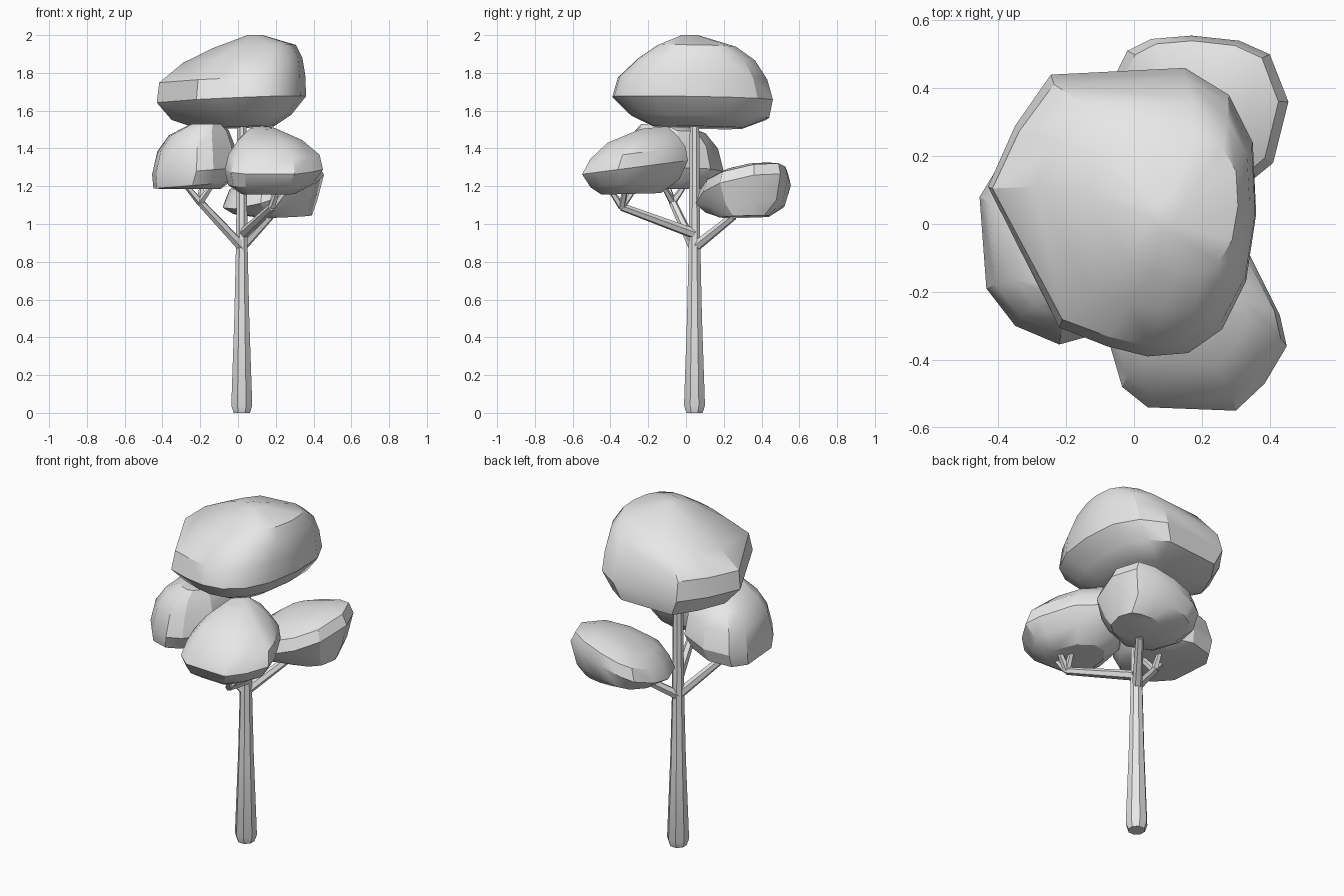
import bpy
import bmesh
import math
from mathutils import Vector

cube = bpy.data.objects.get("Cube")
if cube:
    bpy.data.objects.remove(cube, do_unlink=True)

# One plain grey for the whole tree
grey = bpy.data.materials.new("plain_grey")
grey.use_nodes = True
grey.diffuse_color = (0.8, 0.8, 0.8, 1)
grey.node_tree.nodes["Principled BSDF"].inputs["Base Color"].default_value = (0.8, 0.8, 0.8, 1)


def finish(name, bm, angle):
    """Turn a bmesh into a shaded object with the tree's material."""
    bmesh.ops.recalc_face_normals(bm, faces=bm.faces)
    mesh = bpy.data.meshes.new(name)
    bm.to_mesh(mesh)
    bm.free()
    mesh.materials.append(grey)
    obj = bpy.data.objects.new(name, mesh)
    bpy.context.collection.objects.link(obj)
    bpy.ops.object.select_all(action='DESELECT')
    obj.select_set(True)
    bpy.context.view_layer.objects.active = obj
    bpy.ops.object.shade_smooth_by_angle(angle=math.radians(angle))


def skin_rings(bm, rings):
    """Join rings of equal length with quads and close both ends."""
    loops = [[bm.verts.new(p) for p in ring] for ring in rings]
    count = len(loops[0])
    for low, high in zip(loops, loops[1:]):
        for i in range(count):
            j = (i + 1) % count
            bm.faces.new((low[i], low[j], high[j], high[i]))
    bm.faces.new(loops[0][::-1])
    bm.faces.new(loops[-1])


def limb(bm, path, sides):
    """Add a tapered tube along (x, y, z, radius) points."""
    points = [Vector(p[:3]) for p in path]
    rings = []
    for i, centre in enumerate(points):
        along = points[min(i + 1, len(points) - 1)] - points[max(i - 1, 0)]
        turn = Vector((0, 0, 1)).rotation_difference(along.normalized())
        rings.append([])
        for k in range(sides):
            a = math.tau * (k + 0.5) / sides
            spoke = Vector((math.cos(a), math.sin(a), 0)) * path[i][3]
            rings[-1].append(centre + turn @ spoke)
    skin_rings(bm, rings)


def canopy(name, outline, rows, tilt):
    """Stack scaled plan outlines; rows are (z, x scale, y scale, dx, dy, share of tilt)."""
    xs, ys = zip(*outline)
    cx, cy = (min(xs) + max(xs)) / 2, (min(ys) + max(ys)) / 2
    rings = []
    for z, sx, sy, dx, dy, share in rows:
        ring = []
        for x, y in outline:
            u, v = (x - cx) * sx + dx, (y - cy) * sy + dy
            rise = (u * tilt[0] + v * tilt[1]) * share
            ring.append((cx + u, cy + v, z + rise))
        rings.append(ring)
    bm = bmesh.new()
    skin_rings(bm, rings)
    finish(name, bm, 32)


# Trunk, slightly rounded at the foot
bm = bmesh.new()
limb(bm, [(0.02, 0.045, 0, 0.047), (0.02, 0.045, 0.04, 0.06),
          (0.02, 0.045, 0.5, 0.043), (0.02, 0.045, 0.9, 0.033),
          (0.02, 0.045, 1.6, 0.026)], 8)
finish("trunk", bm, 20)


# Branches, each ending in a fork of three twigs
def branch(name, start, fork, tips):
    bm = bmesh.new()
    limb(bm, [(*start, 0.028), (*fork, 0.021)], 6)
    for tip in tips:
        limb(bm, [(*fork, 0.02), (*tip, 0.014)], 5)
    finish(name, bm, 25)


branch("right_branch", (0.02, 0.04, 0.88), (-0.2, -0.07, 1.115),
       [(-0.28, -0.1, 1.21), (-0.14, -0.12, 1.2), (-0.19, -0.01, 1.2)])
branch("front_branch", (0.03, 0.04, 0.95), (0.18, -0.34, 1.09),
       [(0.21, -0.4, 1.18), (0.2, -0.27, 1.19), (0.26, -0.32, 1.19)])
branch("back_branch", (0.02, 0.05, 0.88), (0.17, 0.25, 1.04),
       [(0.2, 0.31, 1.12), (0.12, 0.27, 1.11), (0.24, 0.25, 1.12)])

# Crown on top of the trunk
canopy("top_canopy",
       [(-0.43, 0.11), (-0.35, 0.29), (-0.245, 0.44), (0.15, 0.46),
        (0.28, 0.38), (0.35, 0.24), (0.36, 0.03), (0.33, -0.17),
        (0.26, -0.31), (0.16, -0.38), (0.04, -0.39), (-0.08, -0.36),
        (-0.22, -0.305)],
       [(1.51, 0.5, 0.56, 0.03, 0.03, 1), (1.565, 0.8, 0.86, 0, 0.04, 1),
        (1.66, 1, 1, 0, 0, 1), (1.765, 0.98, 0.93, 0.005, 0, 1),
        (1.865, 0.8, 0.73, 0.06, 0.02, 1),
        (1.935, 0.56, 0.49, 0.12, 0.02, 1),
        (2, 0.1, 0.1, 0.125, -0.015, 0)], (0.04, -0.02))

# Lower crowns, one for each branch
canopy("right_canopy",
       [(-0.455, 0.08), (-0.435, -0.19), (-0.35, -0.3), (-0.22, -0.355),
        (-0.13, -0.33), (-0.02, -0.2), (0, -0.02), (-0.08, 0.13),
        (-0.25, 0.2), (-0.4, 0.17)],
       [(1.185, 0.6, 0.6, 0, 0, 0), (1.205, 0.88, 0.9, -0.02, 0, 1),
        (1.28, 1, 1, 0, 0, 1), (1.4, 0.9, 0.89, 0.005, 0, 1),
        (1.48, 0.7, 0.69, 0.02, -0.01, 1),
        (1.53, 0.36, 0.36, 0.06, -0.06, 0)], (0.08, 0))
canopy("front_canopy",
       [(-0.07, -0.36), (-0.035, -0.48), (0.04, -0.54), (0.3, -0.55),
        (0.385, -0.47), (0.45, -0.36), (0.43, -0.27), (0.34, -0.09),
        (0.2, 0.01), (0.05, -0.01), (-0.05, -0.15)],
       [(1.16, 0.54, 0.56, -0.03, -0.02, 0.2),
        (1.215, 0.86, 0.84, -0.02, 0, 0.7), (1.3, 1, 1, 0, 0, 1),
        (1.375, 0.93, 0.9, 0, 0.015, 1),
        (1.445, 0.66, 0.66, -0.02, 0.04, 0.8),
        (1.5, 0.25, 0.25, -0.06, 0.1, 0.8)], (0, 0.13))
canopy("back_canopy",
       [(-0.075, 0.4), (-0.02, 0.51), (0.05, 0.545), (0.17, 0.555),
        (0.31, 0.54), (0.4, 0.5), (0.455, 0.36), (0.41, 0.18),
        (0.3, 0.09), (0.12, 0.05), (-0.02, 0.13), (-0.08, 0.28)],
       [(1.035, 0.5, 0.52, 0.07, 0.01, 0.15),
        (1.085, 0.83, 0.84, 0.01, 0.01, 0.5), (1.17, 1, 1, 0, 0, 1),
        (1.235, 0.89, 0.92, 0, 0.005, 1), (1.27, 0.6, 0.65, -0.01, 0, 1),
        (1.285, 0.25, 0.25, 0, 0, 1)], (0.3, 0.16))
